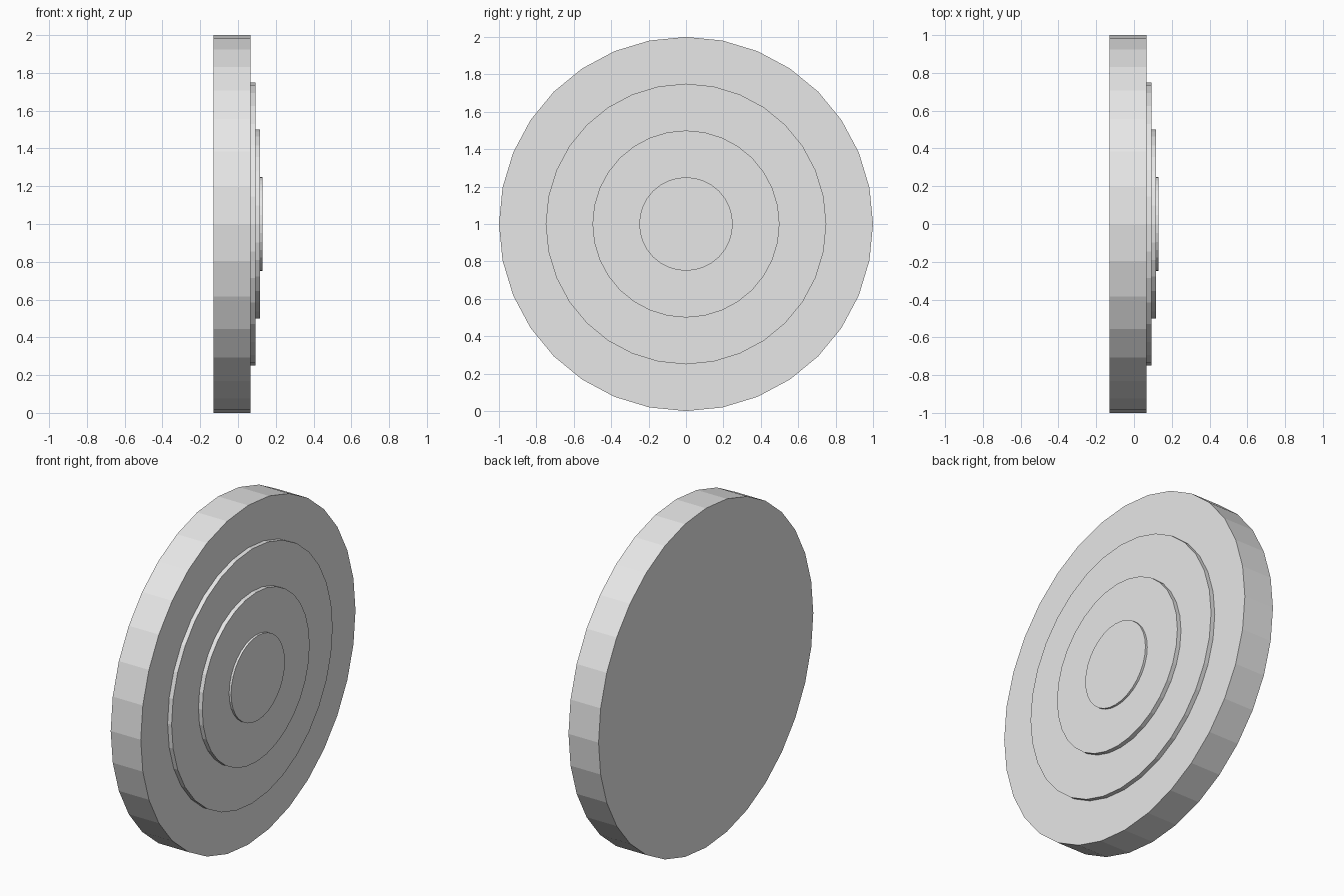
import bpy
import math

cube = bpy.data.objects.get("Cube")
if cube:
    bpy.data.objects.remove(cube, do_unlink=True)

grey = bpy.data.materials.new("light_grey")
grey.use_nodes = True
colour = (0.8, 0.8, 0.8, 1)
grey.diffuse_color = colour
grey.node_tree.nodes["Principled BSDF"].inputs["Base Color"].default_value = colour


def disc(name, radius, x0, x1):
    """Flat-shaded 32-sided disc with its axis along x."""
    bpy.ops.mesh.primitive_cylinder_add(
        vertices=32, radius=radius, depth=x1 - x0,
        location=((x0 + x1) / 2, 0, 1), rotation=(0, math.pi / 2, 0))
    obj = bpy.context.object
    obj.name = name
    obj.data.materials.append(grey)


# Thick base disc, then three thin steps stacked on its +x face
disc("base_disc", 1.0, -0.13, 0.066)
disc("outer_step", 0.75, 0.066, 0.092)
disc("middle_step", 0.5, 0.092, 0.117)
disc("centre_step", 0.25, 0.117, 0.13)
